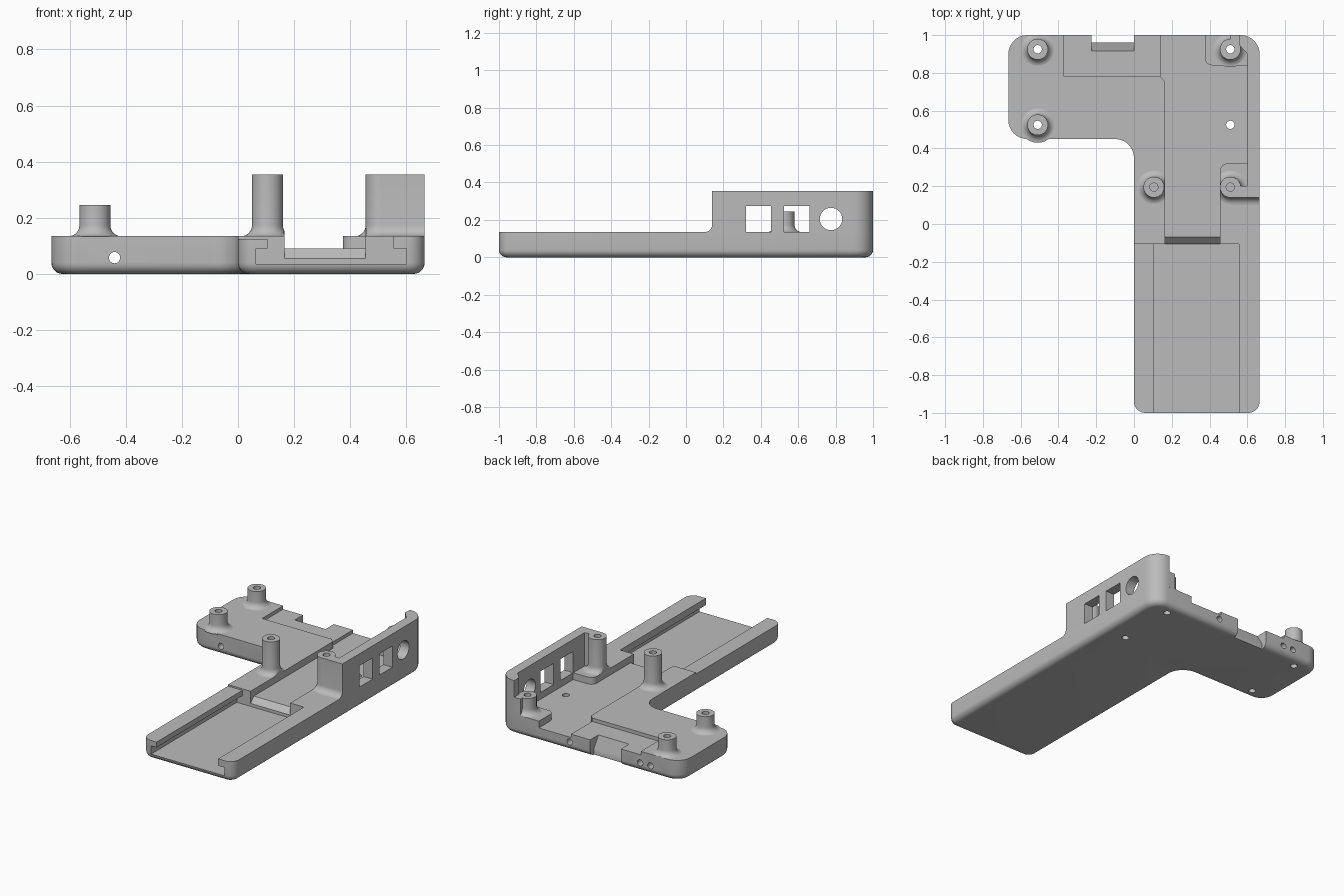
import bpy, bmesh, math
from mathutils import Vector

if "Cube" in bpy.data.objects:
    bpy.data.objects.remove(bpy.data.objects["Cube"], do_unlink=True)

grey = bpy.data.materials.new("matte_grey")
grey.use_nodes = True
grey.diffuse_color = (0.5, 0.5, 0.5, 1)
grey.node_tree.nodes["Principled BSDF"].inputs["Base Color"].default_value = (0.5, 0.5, 0.5, 1)

TOP, TALL, SHORT = 0.135, 0.355, 0.245
BORE = 0.022


def finish(bm, name):
    bmesh.ops.recalc_face_normals(bm, faces=bm.faces)
    mesh = bpy.data.meshes.new(name)
    bm.to_mesh(mesh)
    bm.free()
    mesh.materials.append(grey)
    ob = bpy.data.objects.new(name, mesh)
    bpy.context.collection.objects.link(ob)
    return ob


def rounded(points, steps=8):
    """Outline from (a, b) or (a, b, corner radius) points."""
    out = []
    for i, p in enumerate(points):
        c = Vector(p[:2])
        if len(p) == 2:
            out.append(c)
            continue
        u = (Vector(points[i - 1][:2]) - c).normalized()
        v = (Vector(points[(i + 1) % len(points)][:2]) - c).normalized()
        centre = c + (u + v) * p[2]          # right-angled corners
        for k in range(steps + 1):
            t = k / steps * math.pi / 2
            out.append(centre - v * p[2] * math.cos(t) - u * p[2] * math.sin(t))
    return out


def prism(name, points, axis, lo, hi, bottom_round=0):
    place = {"x": lambda a, b, h: (h, a, b),
             "y": lambda a, b, h: (a, h, b),
             "z": lambda a, b, h: (a, b, h)}[axis]
    bm = bmesh.new()
    outline = rounded(points)
    rings = [[bm.verts.new(place(p.x, p.y, h)) for p in outline] for h in (lo, hi)]
    bm.faces.new(rings[0])
    bm.faces.new(rings[1])
    n = len(outline)
    for i in range(n):
        j = (i + 1) % n
        bm.faces.new((rings[0][i], rings[0][j], rings[1][j], rings[1][i]))
    bmesh.ops.recalc_face_normals(bm, faces=bm.faces)
    if bottom_round:
        edges = [e for e in bm.edges if all(v.co.z < lo + 1e-5 for v in e.verts)]
        bmesh.ops.bevel(bm, geom=edges, offset=bottom_round, segments=6,
                        profile=0.5, affect="EDGES")
    return finish(bm, name)


def box(name, x, y, z):
    return prism(name, [(x[0], y[0]), (x[1], y[0]), (x[1], y[1]), (x[0], y[1])], "z", *z)


def rod(a, b, r, axis, lo, hi):
    turns = [k * math.tau / 32 for k in range(32)]
    return prism("cutter", [(a + r * math.cos(t), b + r * math.sin(t)) for t in turns],
                 axis, lo, hi)


def cut(target, *cutters):
    for c in cutters:
        c.hide_render = True
        mod = target.modifiers.new("cut", "BOOLEAN")
        mod.operation, mod.solver, mod.object = "DIFFERENCE", "EXACT", c
        bpy.context.view_layer.update()
        graph = bpy.context.evaluated_depsgraph_get()
        mesh = bpy.data.meshes.new_from_object(target.evaluated_get(graph))
        target.modifiers.clear()
        target.data = mesh
        bpy.data.objects.remove(c, do_unlink=True)


def post(name, x, y, top, x_range=(-1, 1)):
    """Bored standoff with a flared foot, trimmed at the neighbouring edges."""
    foot, r, f = TOP - 0.001, 0.055, 0.04
    profile = [(BORE, foot)]
    for k in range(7):
        t = k / 6 * math.pi / 2
        profile.append((r + f * (1 - math.sin(t)), foot + f * (1 - math.cos(t))))
    profile += [(r, top), (BORE, top)]
    bm = bmesh.new()
    n = 40
    rings = []
    for k in range(n):
        t = k * math.tau / n
        rings.append([bm.verts.new((min(max(x + q * math.cos(t), x_range[0]), x_range[1]),
                                    min(y + q * math.sin(t), 1), z)) for q, z in profile])
    for k in range(n):
        a, b = rings[k], rings[(k + 1) % n]
        for i in range(len(profile)):
            j = (i + 1) % len(profile)
            bm.faces.new((a[i], a[j], b[j], b[i]))
    return finish(bm, name)


# L-shaped base with a rounded underside
base = prism("base", [(0, -1, 0.06), (0.665, -1, 0.06), (0.665, 1, 0.1), (-0.665, 1, 0.1),
                      (-0.665, 0.45, 0.1), (0, 0.45, 0.1)], "z", 0, TOP, 0.04)

# Sunken floor, leaving pads beside the wall
floor_cut = prism("cutter", [(0.165, -0.07), (0.455, -0.07), (0.455, 0.32, 0.04), (0.6, 0.32),
                             (0.6, 0.84), (0.375, 0.84, 0.04), (0.375, 1.1), (0.14, 1.1),
                             (0.14, 0.78), (0.165, 0.755)], "z", 0.09, 0.3)
# Undercut slide slot, its ramp and the lowered lip
slot_cut = prism("cutter", [(0.065, 0.035), (0.6, 0.035), (0.6, 0.09), (0.555, 0.09),
                            (0.555, 0.3), (0.105, 0.3), (0.105, 0.09), (0.065, 0.09)],
                 "y", -1.1, -0.105)
ramp_cut = prism("cutter", [(-0.2, 0.055), (-0.105, 0.055), (-0.065, 0.095),
                            (-0.065, 0.3), (-0.2, 0.3)], "x", 0.165, 0.455)
lip_cut = box("cutter", (-0.1, 0.2), (-1.1, -0.105), (0.125, 0.3))
# Shallow arm recess and the sloped notch in the back edge
arm_cut = box("cutter", (-0.37, 0.15), (0.78, 1.1), (0.112, 0.3))
notch_cut = prism("cutter", [(0.915, 0.3), (0.915, 0.11), (0.96, 0.04), (0.96, -0.1),
                             (1.1, -0.1), (1.1, 0.3)], "x", -0.225, 0)
cut(base, floor_cut, slot_cut, ramp_cut, lip_cut, arm_cut, notch_cut)

# Screw holes and cable holes
for x, y in ((-0.51, 0.925), (-0.51, 0.525), (0.51, 0.925), (0.51, 0.525)):
    cut(base, rod(x, y, BORE, "z", -0.1, 0.3))
for x, start in ((-0.44, 0.3), (-0.365, 0.7), (0.15, 0.7)):
    cut(base, rod(x, 0.058, 0.02, "y", start, 1.1))

# Standoffs
posts = [post("arm_back_post", -0.51, 0.925, SHORT),
         post("arm_front_post", -0.51, 0.525, SHORT),
         post("corner_post", 0.51, 0.925, SHORT),
         post("inner_post", 0.105, 0.195, TALL, (0, 0.165)),
         post("wall_post", 0.51, 0.195, TALL, (0.455, 1))]

# Side wall with two square ports and a round one
wall = prism("side_wall", [(0.6, 0.2), (0.665, 0.2), (0.665, 1, 0.1), (0.555, 1),
                           (0.555, 0.95), (0.6, 0.9)], "z", TOP, TALL)
for y in (0.32, 0.525):
    cut(wall, box("cutter", (0.5, 0.8), (y, y + 0.135), (0.1, 0.275)))
cut(wall, rod(0.775, 0.205, 0.06, "x", 0.5, 0.8))

# Wall return in front of its post, with a filleted foot
foot = [(0.14 - 0.04 * math.cos(a), 0.175 - 0.04 * math.sin(a))
        for a in (math.pi / 2 - k * math.pi / 12 for k in range(7))]
foot = [(0.1 + (p[0] - 0.1), p[1]) for p in foot]
fillet = [(0.1 + 0.04 * math.sin(k * math.pi / 12), 0.175 - 0.04 * math.cos(k * math.pi / 12))
          for k in range(7)]
front = prism("wall_return", fillet + [(0.14, TALL), (0.2, TALL), (0.2, TOP)], "x", 0.51, 0.665)
cut(front, rod(0.51, 0.195, BORE, "z", 0, 0.5))

# Low stub joining the corner post to the back edge
stub = box("corner_stub", (0.51, 0.556), (0.95, 1), (TOP, SHORT))
cut(stub, rod(0.51, 0.925, BORE, "z", 0, 0.5))

bpy.ops.object.select_all(action="DESELECT")
for ob in [base, wall, front, stub] + posts:
    ob.select_set(True)
bpy.context.view_layer.objects.active = base
bpy.ops.object.shade_smooth_by_angle(angle=math.radians(35))
